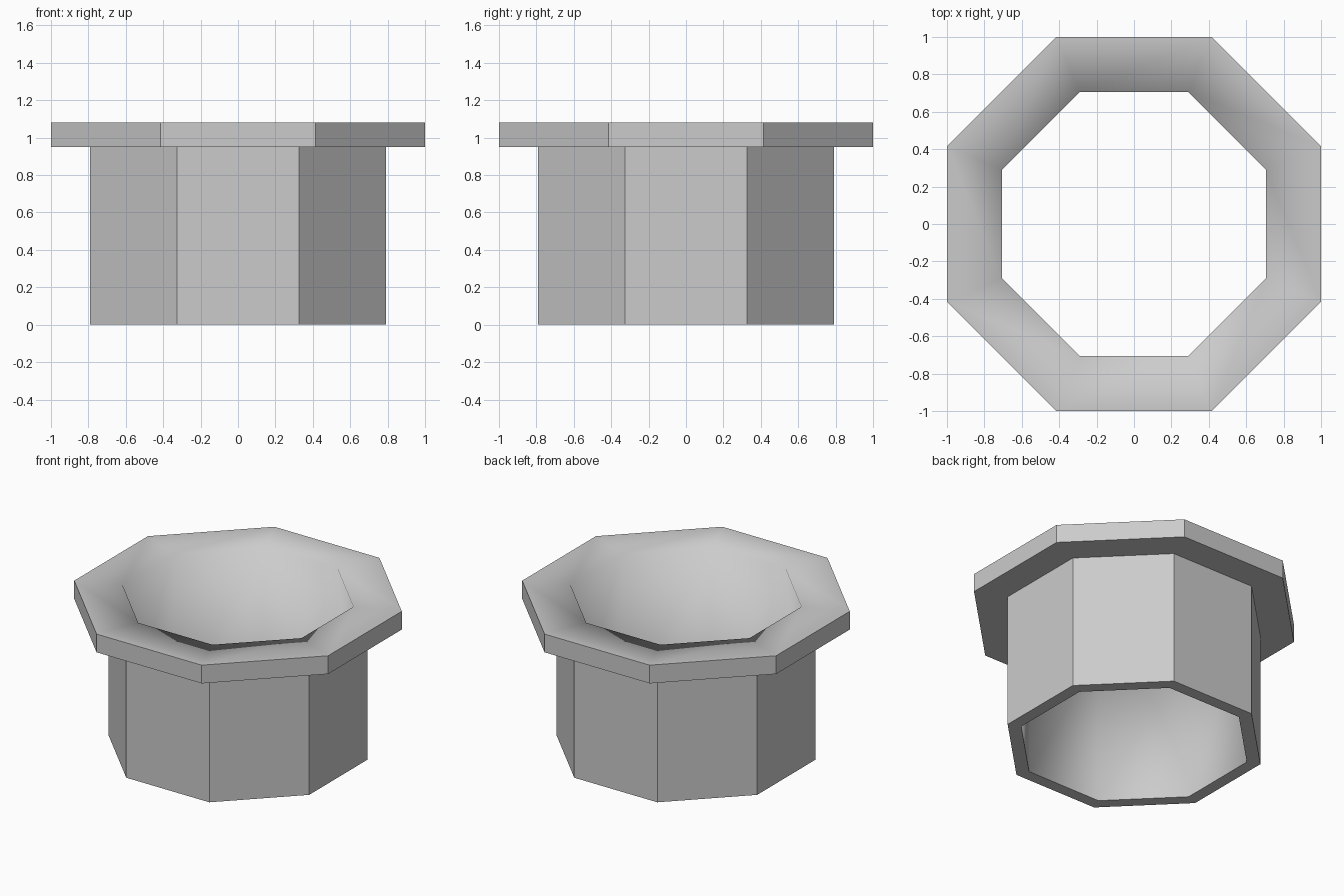
import bpy, bmesh
from math import cos, sin, pi

if "Cube" in bpy.data.objects:
    bpy.data.objects.remove(bpy.data.objects["Cube"])

SIDES = 8
# closed cross-section: (distance from axis to flat side, height)
PROFILE = [(0.705, 0.0), (0.79, 0.0), (0.79, 0.95),
           (1.0, 0.95), (1.0, 1.08), (0.705, 1.08)]
SMOOTH = {4, 5}  # flange top and bore blend together; the rest is faceted

bm = bmesh.new()


def ring(apothem, z):
    r = apothem / cos(pi / SIDES)
    return [bm.verts.new((r * cos((2 * i + 1) * pi / SIDES),
                          r * sin((2 * i + 1) * pi / SIDES), z))
            for i in range(SIDES)]


# flanged octagonal collar: sweep the section around the axis
rings = [ring(a, z) for a, z in PROFILE]
for k, low in enumerate(rings):
    high = rings[(k + 1) % len(rings)]
    for i in range(SIDES):
        j = (i + 1) % SIDES
        face = bm.faces.new((low[i], low[j], high[j], high[i]))
        face.smooth = k in SMOOTH
bmesh.ops.recalc_face_normals(bm, faces=bm.faces)

mesh = bpy.data.meshes.new("flanged_collar")
bm.to_mesh(mesh)
bm.free()
bpy.context.collection.objects.link(bpy.data.objects.new("flanged_collar", mesh))
